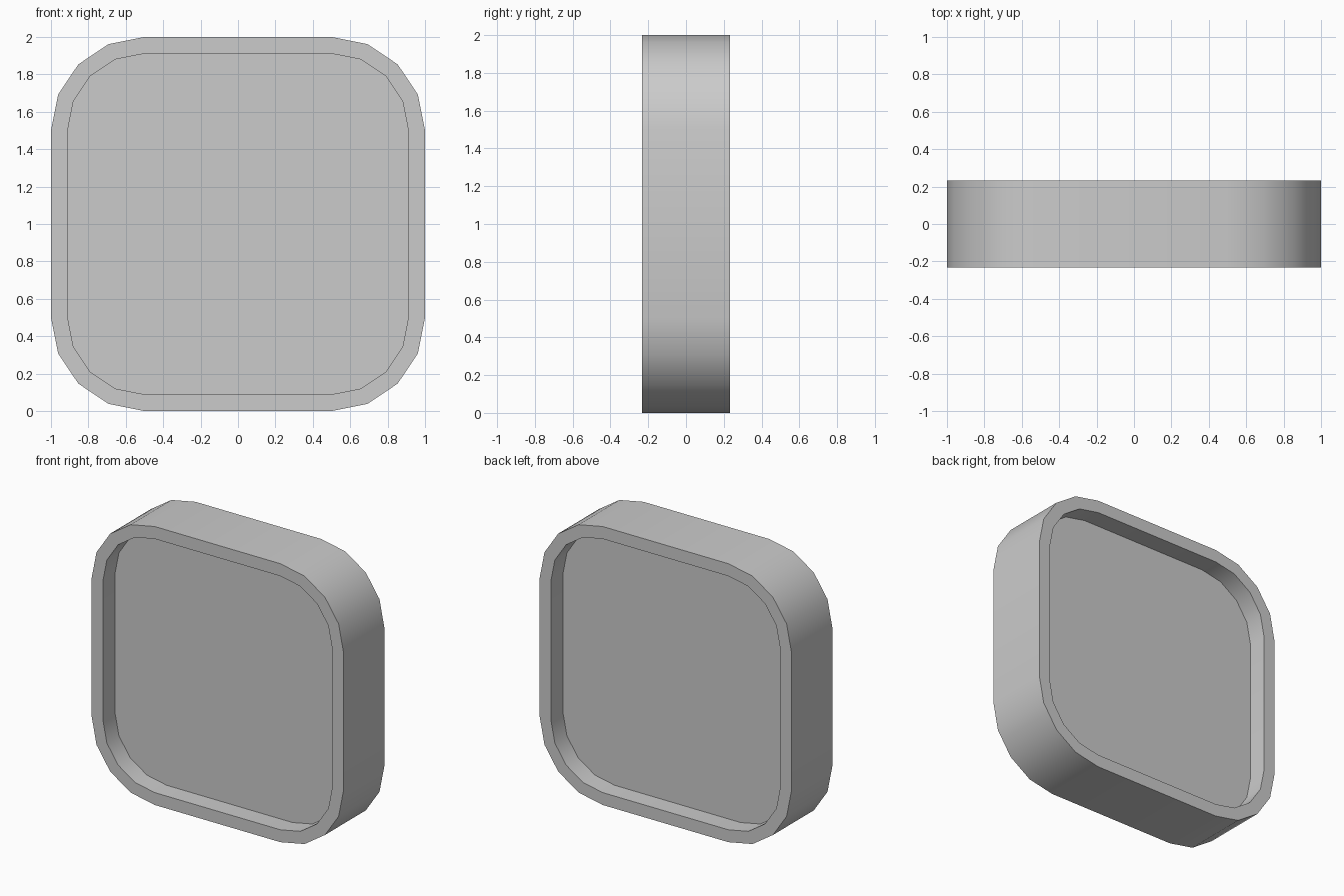
import bpy
import bmesh
from math import sin, cos, pi, radians

if "Cube" in bpy.data.objects:
    bpy.data.objects.remove(bpy.data.objects["Cube"])

HALF, RADIUS, WALL = 1.0, 0.5, 0.089   # outer frame outline
DEPTH, PANEL = 0.232, 0.095            # half depths of frame and panel
SEGS = 4                               # facets per rounded corner


def outline(half, radius):
    """Rounded square in x/z, centred on z = 1."""
    c = half - radius
    pts = []
    for q, (sx, sz) in enumerate([(1, 1), (-1, 1), (-1, -1), (1, -1)]):
        for i in range(SEGS + 1):
            a = (q + i / SEGS) * pi / 2
            pts.append((sx * c + radius * cos(a), 1 + sz * c + radius * sin(a)))
    return pts


def finish(name, bm):
    bmesh.ops.recalc_face_normals(bm, faces=bm.faces)
    mesh = bpy.data.meshes.new(name)
    bm.to_mesh(mesh)
    bm.free()
    ob = bpy.data.objects.new(name, mesh)
    bpy.context.collection.objects.link(ob)
    bpy.ops.object.select_all(action='DESELECT')
    ob.select_set(True)
    bpy.context.view_layer.objects.active = ob
    bpy.ops.object.shade_smooth_by_angle(angle=radians(35))


def loop(bm, pts, y):
    return [bm.verts.new((x, y, z)) for x, z in pts]


def bridge(bm, a, b):
    n = len(a)
    for i in range(n):
        j = (i + 1) % n
        bm.faces.new((a[i], a[j], b[j], b[i]))


outer = outline(HALF, RADIUS)
inner = outline(HALF - WALL, RADIUS - WALL)

# Frame: rectangular section swept round the outline
bm = bmesh.new()
rings = [loop(bm, p, y) for p, y in
         [(outer, -DEPTH), (outer, DEPTH), (inner, DEPTH), (inner, -DEPTH)]]
for i in range(4):
    bridge(bm, rings[i], rings[(i + 1) % 4])
finish("frame", bm)

# Panel: recessed equally at front and back
bm = bmesh.new()
front, back = loop(bm, inner, -PANEL), loop(bm, inner, PANEL)
bm.faces.new(front)
bm.faces.new(back)
finish("panel", bm)
